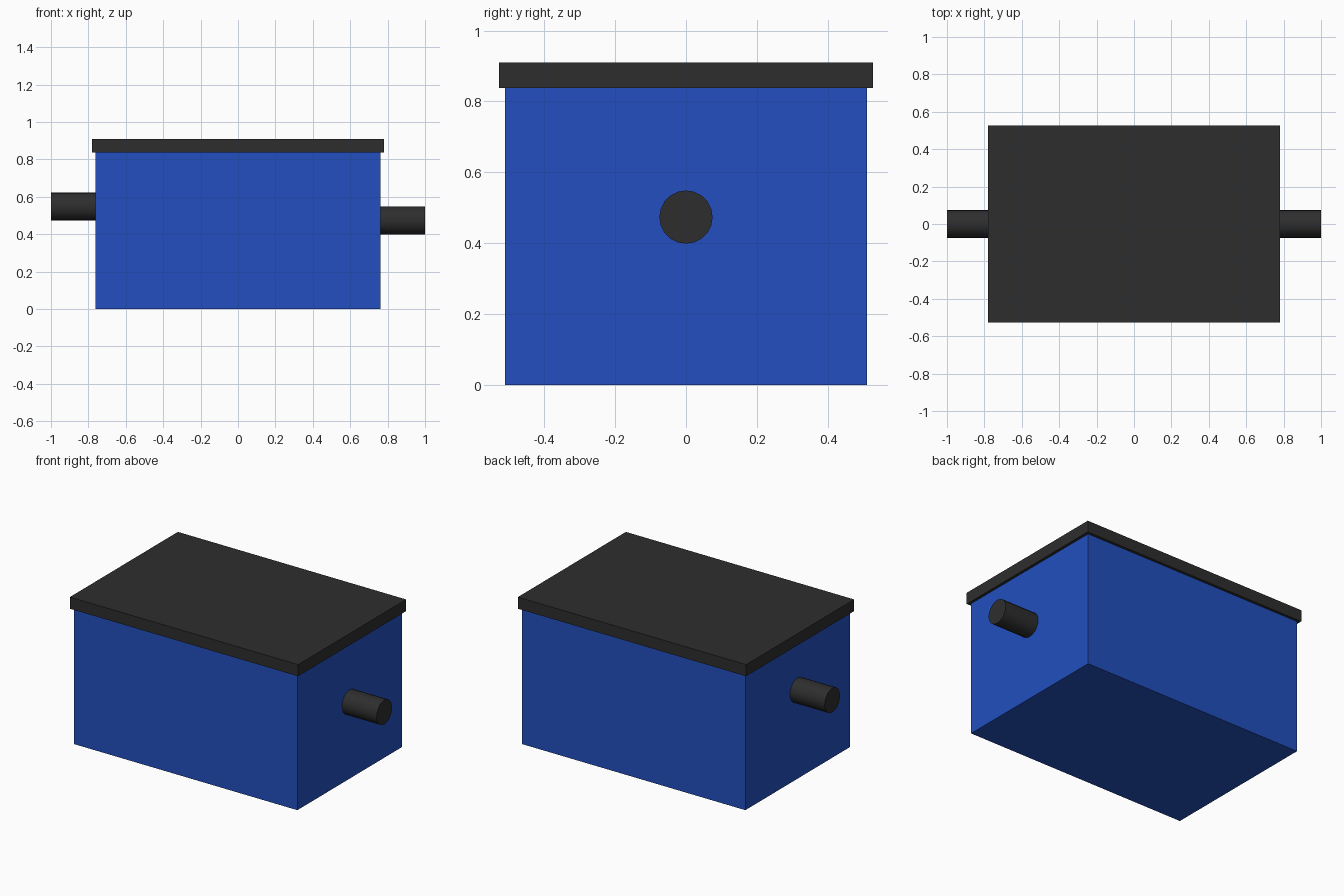
import bpy
import math

cube = bpy.data.objects.get("Cube")
if cube:
    bpy.data.objects.remove(cube, do_unlink=True)


def make_material(name, color):
    mat = bpy.data.materials.new(name)
    mat.use_nodes = True
    mat.diffuse_color = color
    bsdf = mat.node_tree.nodes["Principled BSDF"]
    bsdf.inputs["Base Color"].default_value = color
    bsdf.inputs["Roughness"].default_value = 0.6
    return mat


blue = make_material("blue plastic", (0.016, 0.078, 0.52, 1))
black = make_material("black plastic", (0.027, 0.027, 0.027, 1))


def finish(name, mat):
    obj = bpy.context.object
    obj.name = name
    obj.data.materials.append(mat)
    return obj


def box(name, half_x, half_y, bottom, top, mat):
    bpy.ops.mesh.primitive_cube_add(size=2, location=(0, 0, (bottom + top) / 2))
    obj = finish(name, mat)
    obj.scale = (half_x, half_y, (top - bottom) / 2)
    bpy.ops.object.transform_apply(location=False, rotation=False, scale=True)


def pipe(name, side, height):
    # Stub running from the tank wall out to the model's end
    inner, outer = 0.763, 1.0
    bpy.ops.mesh.primitive_cylinder_add(
        vertices=20, radius=0.075, depth=outer - inner,
        location=(side * (inner + outer) / 2, 0, height),
        rotation=(0, math.pi / 2, 0))
    finish(name, black)
    bpy.ops.object.shade_smooth_by_angle(angle=math.radians(40))


# Tank body and overhanging lid
box("tank", 0.763, 0.51, 0, 0.838, blue)
box("lid", 0.78, 0.527, 0.838, 0.91, black)

# Higher pipe on the right, lower pipe on the left
pipe("right_pipe", -1, 0.548)
pipe("left_pipe", 1, 0.474)
